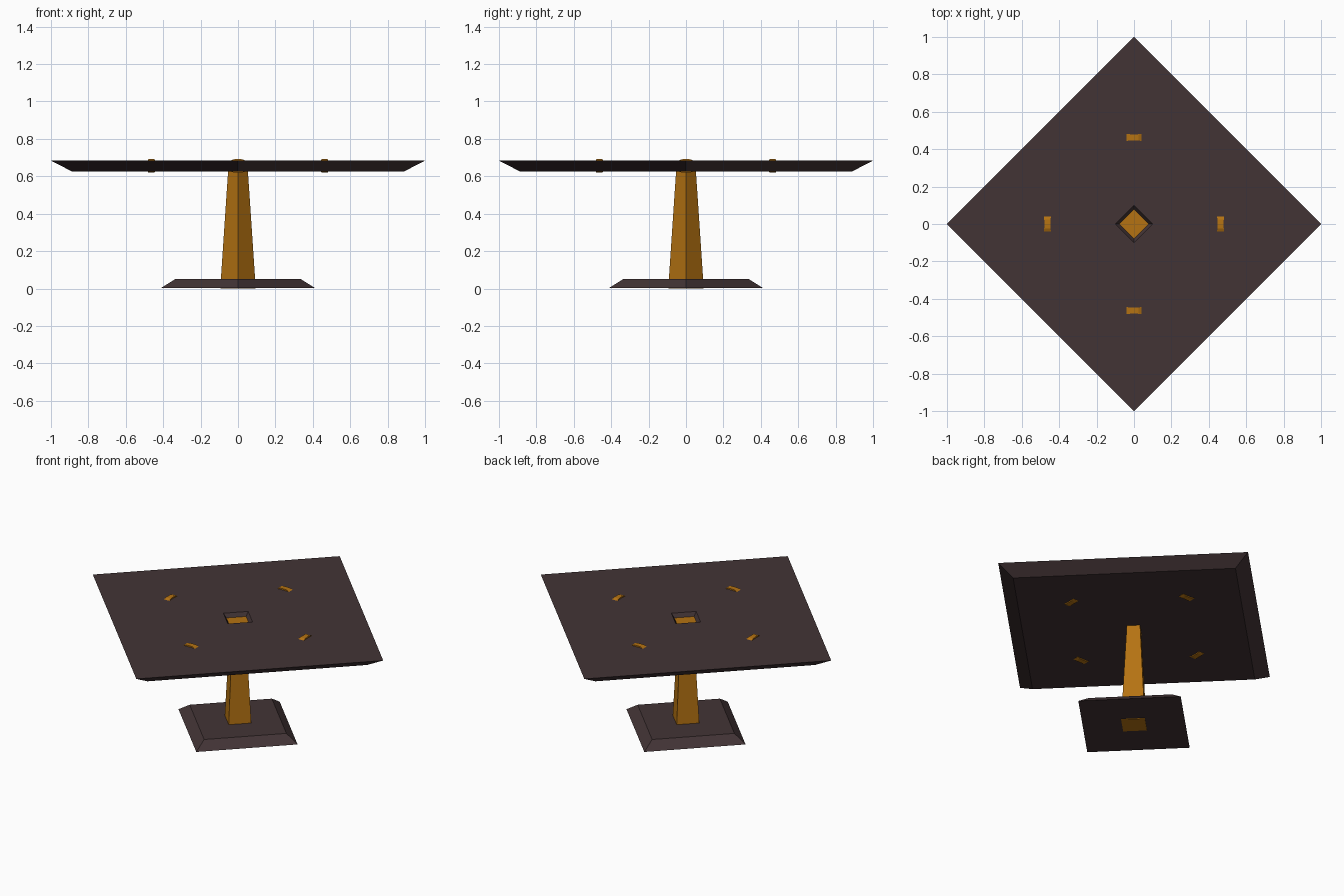
import bpy, bmesh, math

if "Cube" in bpy.data.objects:
    bpy.data.objects.remove(bpy.data.objects["Cube"])


def material(name, rgb):
    m = bpy.data.materials.new(name)
    m.diffuse_color = (*rgb, 1)
    m.use_nodes = True
    m.node_tree.nodes["Principled BSDF"].inputs["Base Color"].default_value = m.diffuse_color
    return m


DARK = material("dark_wood", (0.055, 0.034, 0.036))
AMBER = material("amber_wood", (0.46, 0.17, 0.006))


def loft(name, rings, mat, closed=False):
    """Skin four-point rings; cap the ends, or join last ring to first."""
    bm = bmesh.new()
    vs = [[bm.verts.new(p) for p in ring] for ring in rings]
    count = len(vs) if closed else len(vs) - 1
    for i in range(count):
        a, b = vs[i], vs[(i + 1) % len(vs)]
        for k in range(4):
            j = (k + 1) % 4
            bm.faces.new((a[k], a[j], b[j], b[k]))
    if not closed:
        bm.faces.new(vs[0])
        bm.faces.new(vs[-1])
    bmesh.ops.recalc_face_normals(bm, faces=bm.faces)
    me = bpy.data.meshes.new(name)
    bm.to_mesh(me)
    bm.free()
    me.materials.append(mat)
    ob = bpy.data.objects.new(name, me)
    bpy.context.collection.objects.link(ob)
    return ob


def diamond(r, z):
    return [(r, 0, z), (0, r, z), (-r, 0, z), (0, -r, z)]


# Tabletop with undercut rim and flared socket
loft("tabletop", [diamond(1, 0.684), diamond(0.89, 0.627),
                  diamond(0.053, 0.627), diamond(0.1, 0.684)], DARK, closed=True)

# Bevelled foot
loft("foot", [diamond(0.41, 0.004), diamond(0.333, 0.052)], DARK)

# Tapered post, flaring into a wedge inside the socket
loft("post", [diamond(0.095, 0), diamond(0.053, 0.627), diamond(0.08, 0.66)], AMBER)

# Four bow-tie keys through the tabletop
stations = [(-0.04, 0.019, 0.684, 0.626), (-0.024, 0.017, 0.691, 0.621),
            (0, 0.016, 0.692, 0.621),
            (0.024, 0.017, 0.691, 0.621), (0.04, 0.019, 0.684, 0.626)]
for i in range(4):
    key = loft(f"bowtie_key_{i + 1}",
               [[(0.463 - w, y, lo), (0.463 + w, y, lo),
                 (0.463 + w, y, hi), (0.463 - w, y, hi)]
                for y, w, hi, lo in stations], AMBER)
    key.rotation_euler.z = i * math.pi / 2
